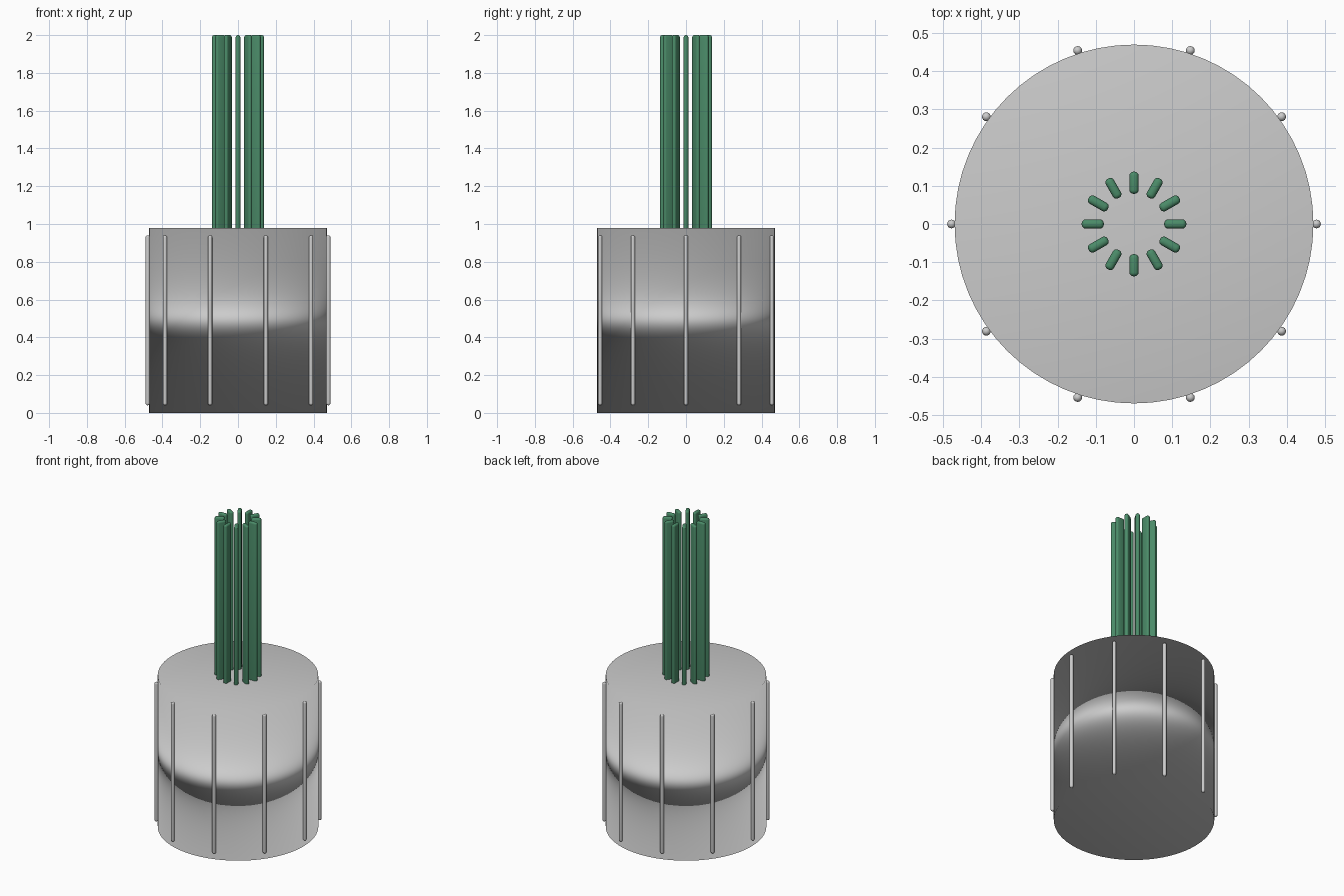
import bpy, bmesh
from math import pi, cos, sin
from mathutils import Matrix

if "Cube" in bpy.data.objects:
    bpy.data.objects.remove(bpy.data.objects["Cube"])

green = bpy.data.materials.new("green")
green.diffuse_color = (0.07, 0.26, 0.14, 1)
green.use_nodes = True
green.node_tree.nodes["Principled BSDF"].inputs["Base Color"].default_value = green.diffuse_color


def finish(bm, name, mat=None):
    """Turn a bmesh into a smooth-shaded object."""
    bmesh.ops.recalc_face_normals(bm, faces=bm.faces)
    for f in bm.faces:
        f.smooth = True
    mesh = bpy.data.meshes.new(name)
    bm.to_mesh(mesh)
    bm.free()
    obj = bpy.data.objects.new(name, mesh)
    bpy.context.collection.objects.link(obj)
    if mat:
        mesh.materials.append(mat)
    return obj


# Drum body: smooth all over, rim normals led by the large caps
bm = bmesh.new()
bmesh.ops.create_cone(bm, cap_ends=True, segments=64, radius1=0.47, radius2=0.47,
                      depth=0.98, matrix=Matrix.Translation((0, 0, 0.49)))
body = finish(bm, "drum_body")
wn = body.modifiers.new("weighted_normals", 'WEIGHTED_NORMAL')
wn.mode = 'FACE_AREA'

# Ten thin round-ended ribs around the wall
for i in range(10):
    a = 2 * pi * i / 10
    bm = bmesh.new()
    r, z0, z1 = 0.0115, 0.04, 0.94
    bmesh.ops.create_uvsphere(bm, u_segments=16, v_segments=10, radius=r)
    # split the ball at its equator and stretch it into a capsule
    equator = [e for e in bm.edges if all(abs(v.co.z) < 1e-5 for v in e.verts)]
    bmesh.ops.split_edges(bm, edges=equator)
    upper = {v for f in bm.faces if f.calc_center_median().z > 0 for v in f.verts}
    for v in bm.verts:
        v.co.z += z1 - r if v in upper else z0 + r
    rims = [e for e in bm.edges if e.is_boundary]
    bmesh.ops.bridge_loops(bm, edges=rims)
    rib = finish(bm, f"wall_rib_{i + 1}")
    rib.location = (0.478 * cos(a), 0.478 * sin(a), 0)

# Twelve rounded upright blades in a ring
Z0, Z1 = 0.96, 2.0
for i in range(12):
    a = 2 * pi * i / 12
    bm = bmesh.new()
    bmesh.ops.create_cube(bm, size=1, matrix=Matrix.Translation((0.108, 0, (Z0 + Z1) / 2))
                          @ Matrix.Diagonal((0.058, 0.024, Z1 - Z0, 1)))
    bmesh.ops.bevel(bm, geom=bm.edges[:], offset=0.0105, segments=4, profile=0.5,
                    affect='EDGES')
    blade = finish(bm, f"stem_blade_{i + 1}", green)
    blade.rotation_euler.z = a
